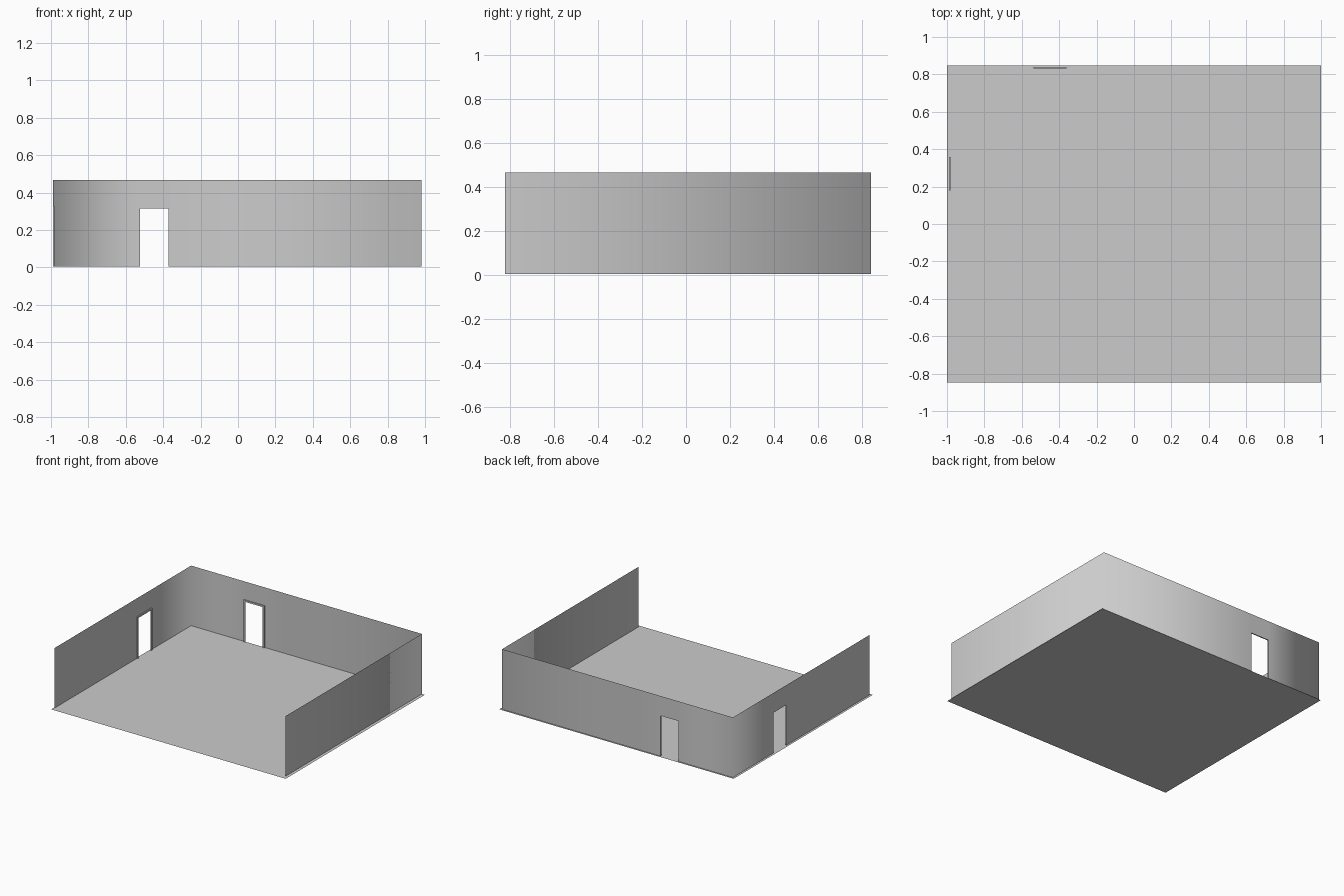
import bpy, bmesh
from mathutils import Vector

if "Cube" in bpy.data.objects:
    bpy.data.objects.remove(bpy.data.objects["Cube"])

XL, XR = -0.988, 0.980        # side wall planes
YF, YB = -0.823, 0.840        # open front end, back wall plane
Z0, ZD, ZT = 0.004, 0.315, 0.467   # wall base, door head, wall top
DOOR_BACK = (-0.525, -0.372)  # opening in the back wall, along x
DOOR_LEFT = (0.19, 0.345)     # opening in the left wall, along y
TRIM_W, TRIM_D = 0.012, 0.008


def finish(name, bm, smooth=False):
    mesh = bpy.data.meshes.new(name)
    bm.to_mesh(mesh)
    bm.free()
    for p in mesh.polygons:
        p.use_smooth = smooth
    obj = bpy.data.objects.new(name, mesh)
    bpy.context.collection.objects.link(obj)
    return obj


# floor: a single thin sheet
bm = bmesh.new()
bm.faces.new([bm.verts.new(p) for p in
              ((-1, -0.847, 0), (1, -0.847, 0), (1, 0.847, 0), (-1, 0.847, 0))])
finish("floor", bm)

# walls: one continuous sheet along three sides, doors left open
path = [(XL, YF), (XL, DOOR_LEFT[0]), (XL, DOOR_LEFT[1]), (XL, YB),
        (DOOR_BACK[0], YB), (DOOR_BACK[1], YB), (XR, YB), (XR, YF)]
door_spans = {1, 4}
bm = bmesh.new()
cols = [[bm.verts.new((x, y, z)) for z in (Z0, ZD, ZT)] for x, y in path]
for i, (a, b) in enumerate(zip(cols, cols[1:])):
    for row in (0, 1):
        if row == 0 and i in door_spans:
            continue
        bm.faces.new((b[row], a[row], a[row + 1], b[row + 1]))
finish("walls", bm, smooth=True)


# door trims: mitred U-shaped frames on the inside of each wall
def door_trim(name, start, along, inward, width):
    start, along, inward = Vector(start), Vector(along), Vector(inward)

    def ring(off, depth):
        pts = ((-off, Z0), (-off, ZD + off), (width + off, ZD + off), (width + off, Z0))
        return [bm.verts.new(start + along * u + inward * depth + Vector((0, 0, z)))
                for u, z in pts]

    bm = bmesh.new()
    rings = [ring(0, 0), ring(0, TRIM_D), ring(TRIM_W, TRIM_D), ring(TRIM_W, 0)]
    for i in range(4):
        a, b = rings[i], rings[(i + 1) % 4]
        for j in range(3):
            bm.faces.new((a[j], a[j + 1], b[j + 1], b[j]))
    for k in (0, 3):
        bm.faces.new([r[k] for r in rings])
    bmesh.ops.recalc_face_normals(bm, faces=bm.faces)
    finish(name, bm)


door_trim("back_door_trim", (DOOR_BACK[0], YB, 0), (1, 0, 0), (0, -1, 0),
          DOOR_BACK[1] - DOOR_BACK[0])
door_trim("left_door_trim", (XL, DOOR_LEFT[0], 0), (0, 1, 0), (1, 0, 0),
          DOOR_LEFT[1] - DOOR_LEFT[0])
